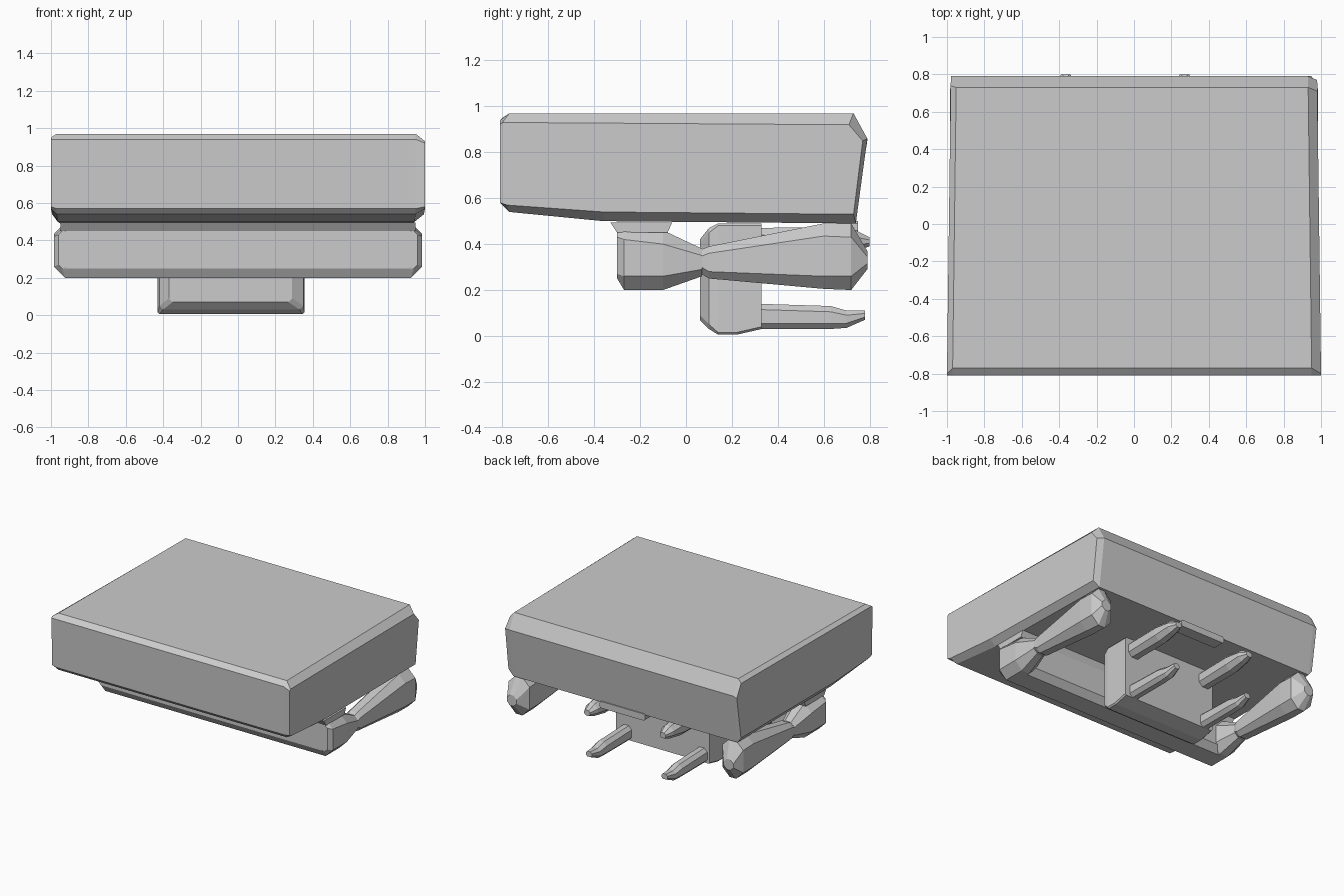
import bpy, bmesh

if "Cube" in bpy.data.objects:
    bpy.data.objects.remove(bpy.data.objects["Cube"])


def loft(name, rings):
    """Skin a list of equally long closed rings and cap both ends."""
    bm = bmesh.new()
    rows = [[bm.verts.new(p) for p in r] for r in rings]
    n = len(rows[0])
    for a, b in zip(rows, rows[1:]):
        for i in range(n):
            j = (i + 1) % n
            bm.faces.new((a[i], a[j], b[j], b[i]))
    bm.faces.new(rows[0])
    bm.faces.new(rows[-1])
    bmesh.ops.recalc_face_normals(bm, faces=bm.faces)
    me = bpy.data.meshes.new(name)
    bm.to_mesh(me)
    bm.free()
    ob = bpy.data.objects.new(name, me)
    bpy.context.collection.objects.link(ob)
    return ob


def ring(y, x0, x1, z0, z1, c):
    """Rectangle with cut corners, lying across y."""
    return [(x, y, z) for x, z in (
        (x0 + c, z0), (x1 - c, z0), (x1, z0 + c), (x1, z1 - c),
        (x1 - c, z1), (x0 + c, z1), (x0, z1 - c), (x0, z0 + c))]


def beam(name, sections, x=0, side=1):
    return loft(name, [[(x + side * p[0], p[1], p[2]) for p in ring(*s)] for s in sections])


def across(name, sections):
    """Loft y-z profiles along x."""
    return loft(name, [[(x, y, z) for y, z in prof] for x, prof in sections])


# large upper block
full = [(-.80, .57), (-.77, .54), (-.36, .50), (.74, .49), (.79, .86), (.73, .97), (-.77, .97), (-.81, .94)]
left = [(-.80, .58), (-.78, .57), (-.36, .54), (.74, .53), (.79, .85), (.74, .945), (-.80, .95), (-.81, .94)]
right = [(-.81, .58), (-.78, .57), (-.36, .54), (.73, .53), (.77, .85), (.71, .92), (-.80, .93), (-.81, .92)]
block = across("upper_block", [(-1, left), (-.97, full), (.95, full), (1, right)])
for v in block.data.vertices:
    v.co.x *= 1 - .013 * (v.co.y + .8)

# mounting strip and crossbar under the block
strip = [(-.33, .495), (-.30, .45), (-.08, .45), (-.06, .495)]
across("mounting_strip", [(-.95, strip), (.95, strip)])
bar = [(-.30, .46), (-.30, .25), (-.27, .20), (-.12, .20), (-.08, .25), (-.08, .46)]
across("crossbar", [(-.92, bar), (.92, bar)])

# knuckles and tapered arms on both sides
for side, label in ((-1, "left"), (1, "right")):
    beam(label + "_knuckle", [
        (-.30, .91, .96, .25, .45, .02),
        (-.27, .80, .985, .20, .48, .06),
        (-.10, .80, .985, .20, .46, .06),
        (.07, .85, .96, .26, .38, .03)], side=side)
    beam(label + "_arm", [
        (.05, .85, .96, .28, .37, .03),
        (.10, .84, .96, .25, .39, .03),
        (.60, .81, .985, .205, .49, .055),
        (.72, .81, .985, .20, .49, .06),
        (.79, .87, .95, .29, .37, .025)], side=side)

# central socket housing
beam("housing", [
    (.06, -.37, .29, .07, .42, .02),
    (.10, -.42, .35, .03, .47, .02),
    (.14, -.43, .355, .005, .49, .01),
    (.22, -.43, .355, .005, .49, .01),
    (.33, -.43, .355, .03, .49, .01)])

# four prongs pointing backwards
for x, label in ((-.365, "left"), (.27, "right")):
    beam(label + "_lower_prong", [
        (.31, -.045, .045, .03, .14, .025),
        (.63, -.045, .045, .03, .13, .025),
        (.70, -.04, .04, .035, .11, .02),
        (.78, -.025, .025, .07, .11, .012)], x)
    beam(label + "_upper_prong", [
        (.31, -.055, .055, .35, .47, .03),
        (.62, -.06, .06, .35, .475, .035),
        (.74, -.05, .05, .37, .46, .03),
        (.80, -.025, .025, .39, .43, .012)], x)

# small rib between the upper prongs
beam("rib", [(.66, -.18, .20, .45, .50, .01), (.75, -.18, .20, .45, .50, .01)])
